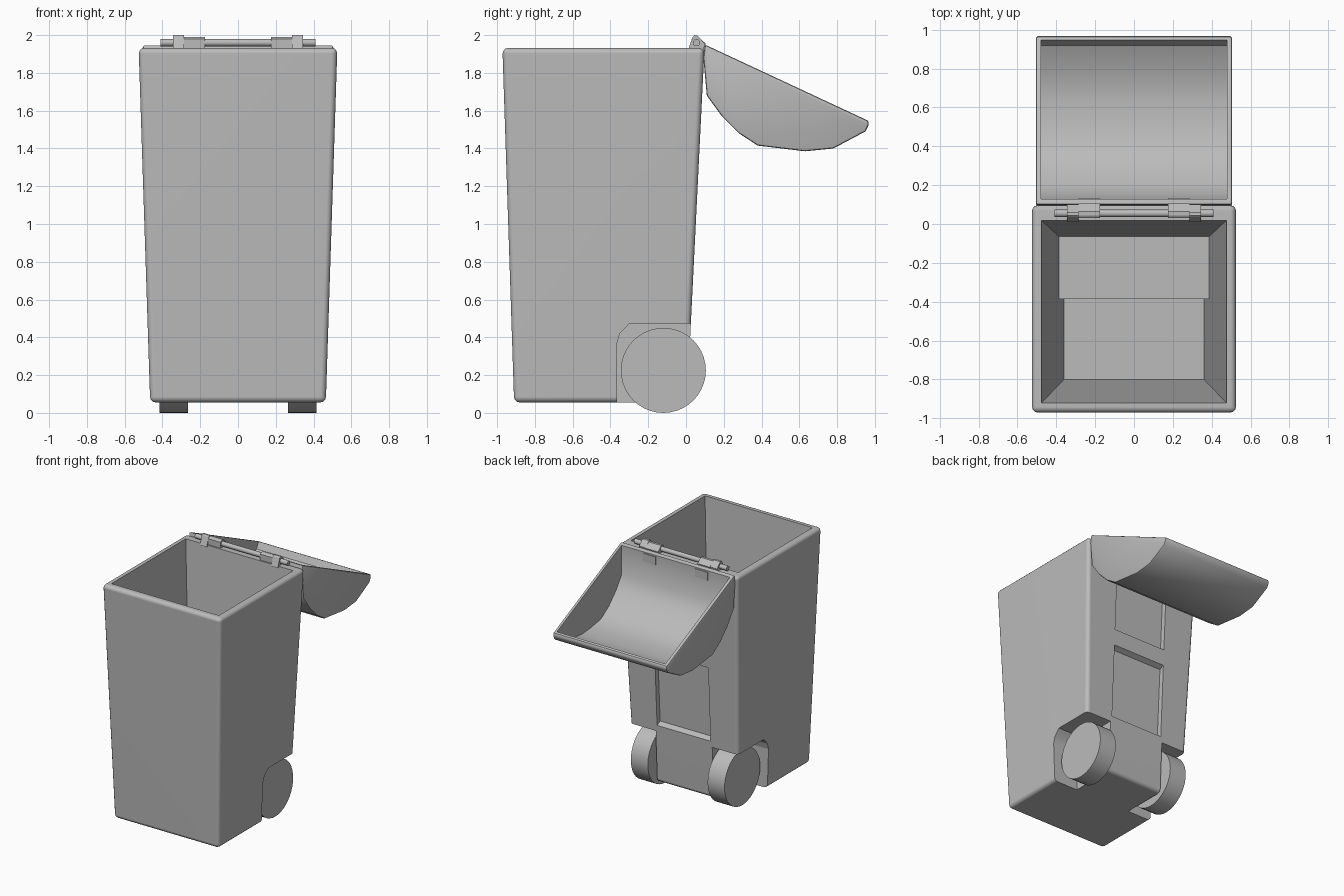
import bpy, bmesh, math
from mathutils import Matrix

if "Cube" in bpy.data.objects:
    bpy.data.objects.remove(bpy.data.objects["Cube"])

grey = bpy.data.materials.new("mid_grey")
grey.use_nodes = True
grey.diffuse_color = (0.5, 0.5, 0.5, 1)
grey.node_tree.nodes["Principled BSDF"].inputs["Base Color"].default_value = (0.5, 0.5, 0.5, 1)


def make(name, bm):
    bmesh.ops.recalc_face_normals(bm, faces=bm.faces)
    mesh = bpy.data.meshes.new(name)
    bm.to_mesh(mesh)
    bm.free()
    mesh.materials.append(grey)
    obj = bpy.data.objects.new(name, mesh)
    bpy.context.collection.objects.link(obj)
    return obj


def loft(name, low, high):
    """Solid between two loops with equal point counts."""
    bm = bmesh.new()
    a = [bm.verts.new(p) for p in low]
    b = [bm.verts.new(p) for p in high]
    bm.faces.new(a)
    bm.faces.new(b)
    for i in range(len(a)):
        j = (i + 1) % len(a)
        bm.faces.new((a[i], a[j], b[j], b[i]))
    return make(name, bm)


def prism(name, profile, x0, x1):
    """Side profile of (y, z) points, extruded along x."""
    return loft(name, [(x0, y, z) for y, z in profile], [(x1, y, z) for y, z in profile])


def frustum(name, x0, y0, y1, z0, x1, y2, y3, z1):
    """Tapered box, symmetric in x."""
    return loft(name,
                [(-x0, y0, z0), (x0, y0, z0), (x0, y1, z0), (-x0, y1, z0)],
                [(-x1, y2, z1), (x1, y2, z1), (x1, y3, z1), (-x1, y3, z1)])


def box(name, x0, x1, y0, y1, z0, z1):
    return prism(name, [(y0, z0), (y1, z0), (y1, z1), (y0, z1)], x0, x1)


def rod(name, x0, x1, y, z, radius, sides=32):
    bm = bmesh.new()
    turn = Matrix.Translation(((x0 + x1) / 2, y, z)) @ Matrix.Rotation(math.pi / 2, 4, "Y")
    bmesh.ops.create_cone(bm, cap_ends=True, segments=sides, radius1=radius,
                          radius2=radius, depth=x1 - x0, matrix=turn)
    return make(name, bm)


def bevel(obj, width, segments=3):
    mod = obj.modifiers.new("bevel", "BEVEL")
    mod.width, mod.segments = width, segments
    mod.limit_method, mod.angle_limit = "ANGLE", math.radians(50)


def cut(obj, cutter):
    cutter.hide_render = True
    mod = obj.modifiers.new("cut", "BOOLEAN")
    mod.operation, mod.solver, mod.object = "DIFFERENCE", "EXACT", cutter


def finish(obj, angle=30):
    """Apply modifiers, drop the cutters, smooth the shallow edges."""
    bpy.context.view_layer.update()
    graph = bpy.context.evaluated_depsgraph_get()
    mesh = bpy.data.meshes.new_from_object(obj.evaluated_get(graph))
    cutters = [m.object for m in obj.modifiers if m.type == "BOOLEAN"]
    obj.modifiers.clear()
    obj.data = mesh
    for c in cutters:
        bpy.data.objects.remove(c)
    bpy.ops.object.select_all(action="DESELECT")
    obj.select_set(True)
    bpy.context.view_layer.objects.active = obj
    bpy.ops.object.shade_smooth_by_angle(angle=math.radians(angle))


def flatten_shading(obj):
    """Keep large faces evenly shaded beside their rounded edges."""
    mod = obj.modifiers.new("even_normals", "WEIGHTED_NORMAL")
    mod.keep_sharp = True


# Hollow with a raised step over the wheels
cavity = frustum("cavity", 0.36, -0.80, -0.09, 0.10, 0.48, -0.925, 0.023, 2.0)
cut(cavity, box("step", -0.6, 0.6, -0.385, 0.4, 0.0, 0.53))
finish(cavity)

# Tapered bin body with wheel wells and two shallow back panels
body = frustum("bin_body", 0.465, -0.91, 0.005, 0.055, 0.526, -0.972, 0.098, 1.932)
bevel(body, 0.03)
cut(body, cavity)
well = [(-0.365, -0.1), (-0.365, 0.37), (-0.35, 0.42), (-0.30, 0.473), (0.3, 0.473), (0.3, -0.1)]
for side in (-1, 1):
    cut(body, prism("well", well, side * 0.25, side * 0.7))
for z0, z1 in ((0.52, 1.12), (1.25, 1.80)):
    def back(z):
        return 0.005 + (z - 0.055) * 0.05
    panel = [(back(z0) - 0.04, z0 + 0.02), (back(z0) + 0.02, z0 - 0.01),
             (back(z1) + 0.02, z1 + 0.01), (back(z1) - 0.04, z1 - 0.02)]
    cut(body, prism("panel", panel, -0.237, 0.237))
finish(body)
flatten_shading(body)

# Curved lid, hanging open behind the body
shell = [(0.10, 1.95), (0.092, 1.88), (0.11, 1.68), (0.19, 1.57), (0.28, 1.48), (0.38, 1.415),
         (0.63, 1.385), (0.78, 1.40), (0.95, 1.49), (0.97, 1.53), (0.962, 1.548)]
hollow = [(0.13, 2.1), (0.13, 1.70), (0.20, 1.60), (0.29, 1.51), (0.39, 1.445), (0.51, 1.425),
          (0.63, 1.415), (0.77, 1.43), (0.92, 1.505), (0.947, 1.555), (0.947, 2.1)]
lid = prism("lid", shell, -0.505, 0.505)
bevel(lid, 0.012, 2)
cut(lid, prism("lid_hollow", hollow, -0.48, 0.48))
finish(lid, 35)

# Hinge rod with mirrored brackets
finish(rod("hinge_rod", -0.41, 0.41, 0.055, 1.96, 0.019, 20))
ear = [(0.01, 1.92), (0.035, 1.99), (0.045, 2.0), (0.06, 1.998), (0.10, 1.955), (0.09, 1.90)]
strap = [(0.03, 1.93), (0.03, 1.98), (0.045, 1.99), (0.065, 1.99), (0.105, 1.955), (0.095, 1.91)]
for side, label in ((1, "left"), (-1, "right")):
    prism("hinge_ear_" + label, ear, side * 0.285, side * 0.345)
    prism("hinge_strap_" + label, strap, side * 0.175, side * 0.285)
    box("hinge_tab_" + label, side * 0.175, side * 0.285, 0.12, 0.135, 1.86, 1.925)
    # Wheel
    x0, x1 = sorted((side * 0.265, side * 0.415))
    finish(rod("wheel_" + label, x0, x1, -0.12, 0.225, 0.225, 40))
finish(rod("axle", -0.3, 0.3, -0.12, 0.225, 0.04, 16))
